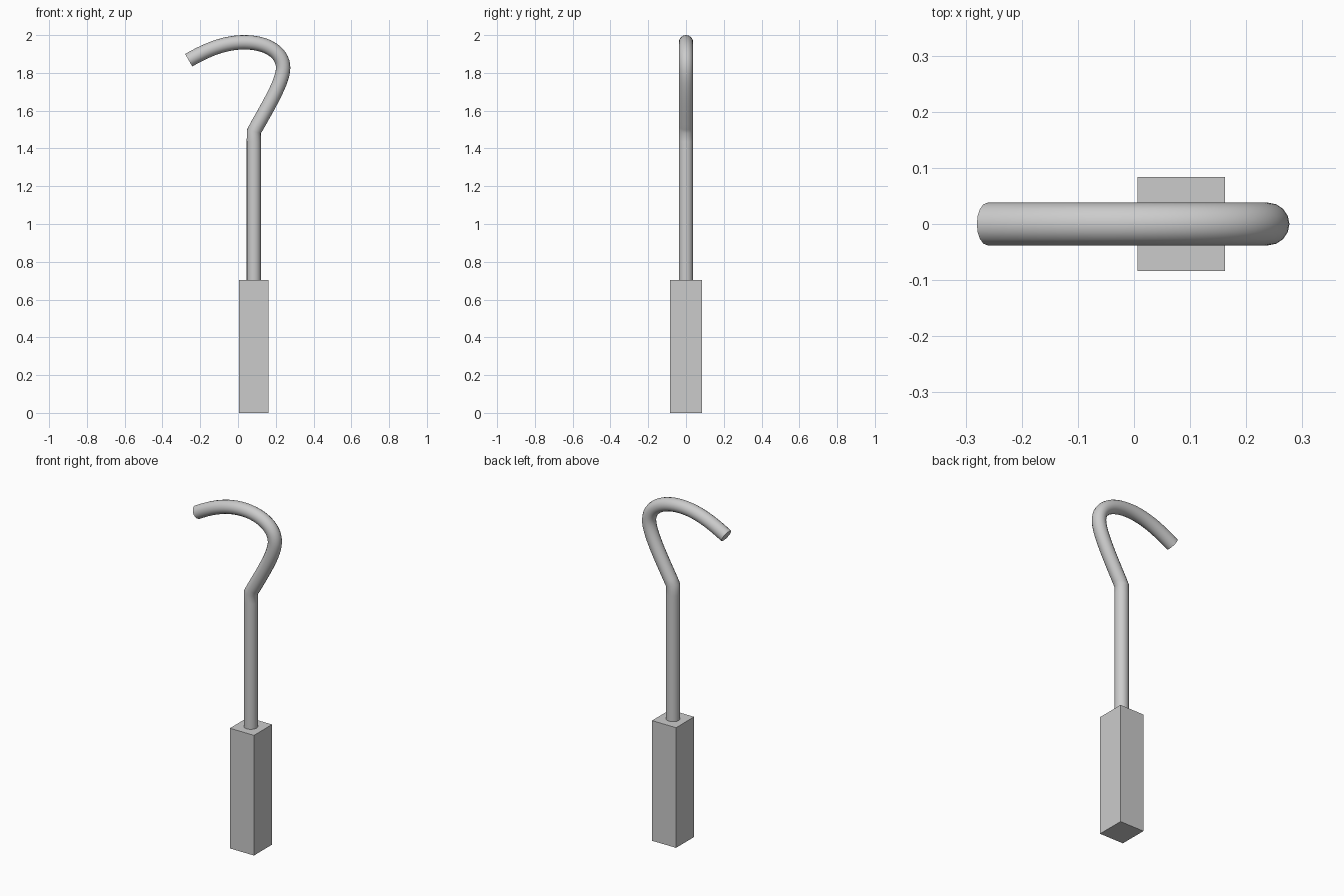
import bpy
from mathutils import Vector

cube = bpy.data.objects.get("Cube")
if cube:
    bpy.data.objects.remove(cube, do_unlink=True)

# Plain grey metal
grey = bpy.data.materials.new("grey")
grey.use_nodes = True
colour = (0.6, 0.6, 0.6, 1)
grey.diffuse_color = colour
grey.node_tree.nodes["Principled BSDF"].inputs["Base Color"].default_value = colour

SHAFT_X = 0.084

# Square handle
bpy.ops.mesh.primitive_cube_add(size=1, location=(SHAFT_X, 0, 0.352))
handle = bpy.context.object
handle.name = "handle"
handle.scale = (0.156, 0.167, 0.704)
bpy.ops.object.transform_apply(location=False, rotation=False, scale=True)
handle.data.materials.append(grey)

# Round shaft bending into the hook: (left handle, point, right handle) in x, z
path = [
    ((SHAFT_X, 0.5), (SHAFT_X, 0.66), (SHAFT_X, 0.95)),
    ((SHAFT_X, 1.2), (SHAFT_X, 1.49), (0.166, 1.635)),
    ((0.239, 1.757), (0.239, 1.827), (0.239, 1.91)),
    ((0.15, 1.962), (0.034, 1.962), (-0.07, 1.962)),
    ((-0.166, 1.922), (-0.261, 1.867), (-0.35, 1.815)),
]
curve = bpy.data.curves.new("hook_rod", "CURVE")
curve.dimensions = "3D"
curve.resolution_u = 16
curve.bevel_depth = 0.038
curve.bevel_resolution = 6
curve.use_fill_caps = True
spline = curve.splines.new("BEZIER")
spline.bezier_points.add(len(path) - 1)
for point, (left, centre, right) in zip(spline.bezier_points, path):
    point.handle_left_type = point.handle_right_type = "FREE"
    point.handle_left = Vector((left[0], 0, left[1]))
    point.co = Vector((centre[0], 0, centre[1]))
    point.handle_right = Vector((right[0], 0, right[1]))
rod = bpy.data.objects.new("hook_rod", curve)
bpy.context.collection.objects.link(rod)
curve.materials.append(grey)

# Mesh the rod, smooth along its length with crisp end caps
bpy.ops.object.select_all(action="DESELECT")
rod.select_set(True)
bpy.context.view_layer.objects.active = rod
bpy.ops.object.convert(target="MESH")
bpy.ops.object.shade_smooth_by_angle(angle=0.7)
